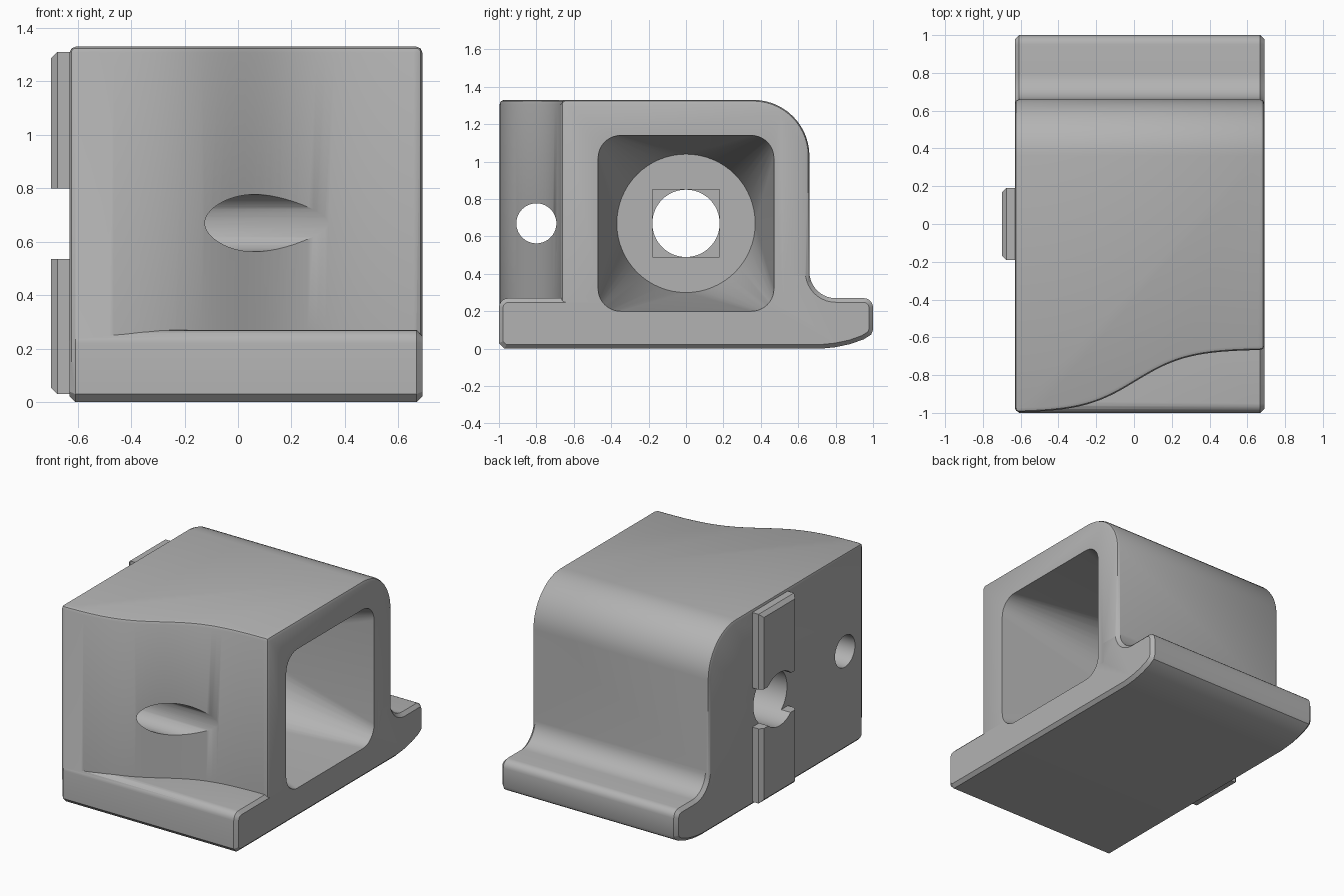
import bpy, bmesh, math
from mathutils import Vector

cube = bpy.data.objects.get("Cube")
if cube:
    bpy.data.objects.remove(cube, do_unlink=True)

XL, XR, CZ = -0.63, 0.69, 0.67     # body ends and bore height

grey = bpy.data.materials.new("light grey")
grey.use_nodes = True
grey.diffuse_color = (0.45, 0.45, 0.45, 1)
grey.node_tree.nodes["Principled BSDF"].inputs["Base Color"].default_value = (0.45, 0.45, 0.45, 1)


def finish(name, bm):
    bmesh.ops.recalc_face_normals(bm, faces=bm.faces)
    mesh = bpy.data.meshes.new(name)
    bm.to_mesh(mesh)
    bm.free()
    mesh.materials.append(grey)
    ob = bpy.data.objects.new(name, mesh)
    bpy.context.collection.objects.link(ob)
    return ob


def prism(points, offset):
    """Extrude a closed outline of 3D points along offset."""
    bm = bmesh.new()
    face = bm.faces.new([bm.verts.new(p) for p in points])
    new = bmesh.ops.extrude_face_region(bm, geom=[face])["geom"]
    bmesh.ops.translate(bm, verts=[v for v in new if isinstance(v, bmesh.types.BMVert)], vec=offset)
    bmesh.ops.recalc_face_normals(bm, faces=bm.faces)
    return bm


def chamfer(bm, test, width, segments=1):
    bmesh.ops.bevel(bm, geom=[e for e in bm.edges if test(e)], offset=width,
                    segments=segments, profile=0.5, affect='EDGES', clamp_overlap=True)


def arc(cy, cz, r, a0, a1, n=10):
    return [(cy + r * math.cos(math.radians(a0 + (a1 - a0) * i / n)),
             cz + r * math.sin(math.radians(a0 + (a1 - a0) * i / n))) for i in range(n + 1)]


def box(x0, x1, y0, y1, z0, z1):
    return prism([(x0, y0, z0), (x0, y1, z0), (x0, y1, z1), (x0, y0, z1)], Vector((x1 - x0, 0, 0)))


def cylinder(y, r, x0, x1):
    ring = [(x0, a, b) for a, b in arc(y, CZ, r, 0, 360, 64)[:-1]]
    return prism(ring, Vector((x1 - x0, 0, 0)))


def boolean(ob, bm, operation='DIFFERENCE'):
    tool = finish("cutter", bm)
    tool.hide_render = True
    mod = ob.modifiers.new("bool", 'BOOLEAN')
    mod.operation, mod.object, mod.solver = operation, tool, 'EXACT'
    bpy.context.view_layer.objects.active = ob
    bpy.ops.object.modifier_apply(modifier=mod.name)
    bpy.data.objects.remove(tool, do_unlink=True)


# Foot: side profile with curved toe, ledge and back fillet
profile = [(-0.97, 0), (0.72, 0), (0.80, 0.008), (0.88, 0.025), (0.95, 0.05), (0.99, 0.075), (1.0, 0.1)]
profile += arc(0.95, 0.22, 0.05, 0, 90, 5)
profile += arc(0.80, 0.41, 0.14, 270, 180)
profile += [(0.5, 0.41), (0.5, 0.27)]
profile += arc(-0.95, 0.22, 0.05, 90, 180, 5) + [(-1.0, 0.03)]
foot = prism([(XL, y, z) for y, z in profile], Vector((XR - XL, 0, 0)))
chamfer(foot, lambda e: abs(e.verts[0].co.x - e.verts[1].co.x) < 1e-5, 0.025)
body = finish("clamp_body", foot)

# Upper block: wavy front, large round along the top back edge
wave = []
for i in range(41):
    x = XL + (XR - XL) * i / 40
    wave.append((x, -0.832 + 0.168 * math.tanh(3.6 * (x - 0.01)), 0.15))
block = prism(wave + [(XR, 0.66, 0.15), (XL, 0.66, 0.15)], Vector((0, 0, 1.18)))
chamfer(block, lambda e: all(v.co.y > 0.65 and v.co.z > 1.3 for v in e.verts), 0.3, 14)
chamfer(block, lambda e: e.calc_face_angle(0) > 0.7 and max(v.co.z for v in e.verts) > 0.16, 0.022, 2)
boolean(body, block, 'UNION')

# Tapered pocket: rounded square mouth closing to a round seat
SEAT = -0.3
pocket = bmesh.new()
for k, (sy, sz) in enumerate([(1, 1), (-1, 1), (-1, -1), (1, -1)]):
    for y, z in arc(0.35 * sy, CZ + 0.35 * sz, 0.12, 90 * k, 90 * k + 90):
        pocket.verts.new((XR, y, z))
        pocket.verts.new((XR + 0.1, y, z))
for y, z in arc(0, CZ, 0.37, 0, 360, 64)[:-1]:
    pocket.verts.new((SEAT, y, z))
hull = bmesh.ops.convex_hull(pocket, input=pocket.verts)
bmesh.ops.delete(pocket, geom=[v for v in hull["geom_interior"] if isinstance(v, bmesh.types.BMVert)],
                 context='VERTS')
boolean(body, pocket)

# Shallow square step in the seat, bore, and small side hole
boolean(body, box(SEAT - 0.02, SEAT + 0.1, -0.18, 0.18, CZ - 0.18, CZ + 0.18))
boolean(body, cylinder(0, 0.18, -0.9, 0))
boolean(body, cylinder(-0.8, 0.107, -0.9, 0.9))

# Locating key on the right side, split around the bore
key = box(-0.70, XL + 0.02, -0.19, 0.19, 0.03, 1.31)
chamfer(key, lambda e: all(v.co.x < -0.69 for v in e.verts), 0.024)
keys = finish("locating_keys", key)
boolean(keys, box(-0.9, XL, -0.4, 0.4, 0.535, 0.80))
boolean(keys, cylinder(0, 0.18, -0.9, 0))

for ob in (body, keys):
    bpy.ops.object.select_all(action='DESELECT')
    ob.select_set(True)
    bpy.context.view_layer.objects.active = ob
    bpy.ops.object.shade_smooth_by_angle(angle=math.radians(30))
